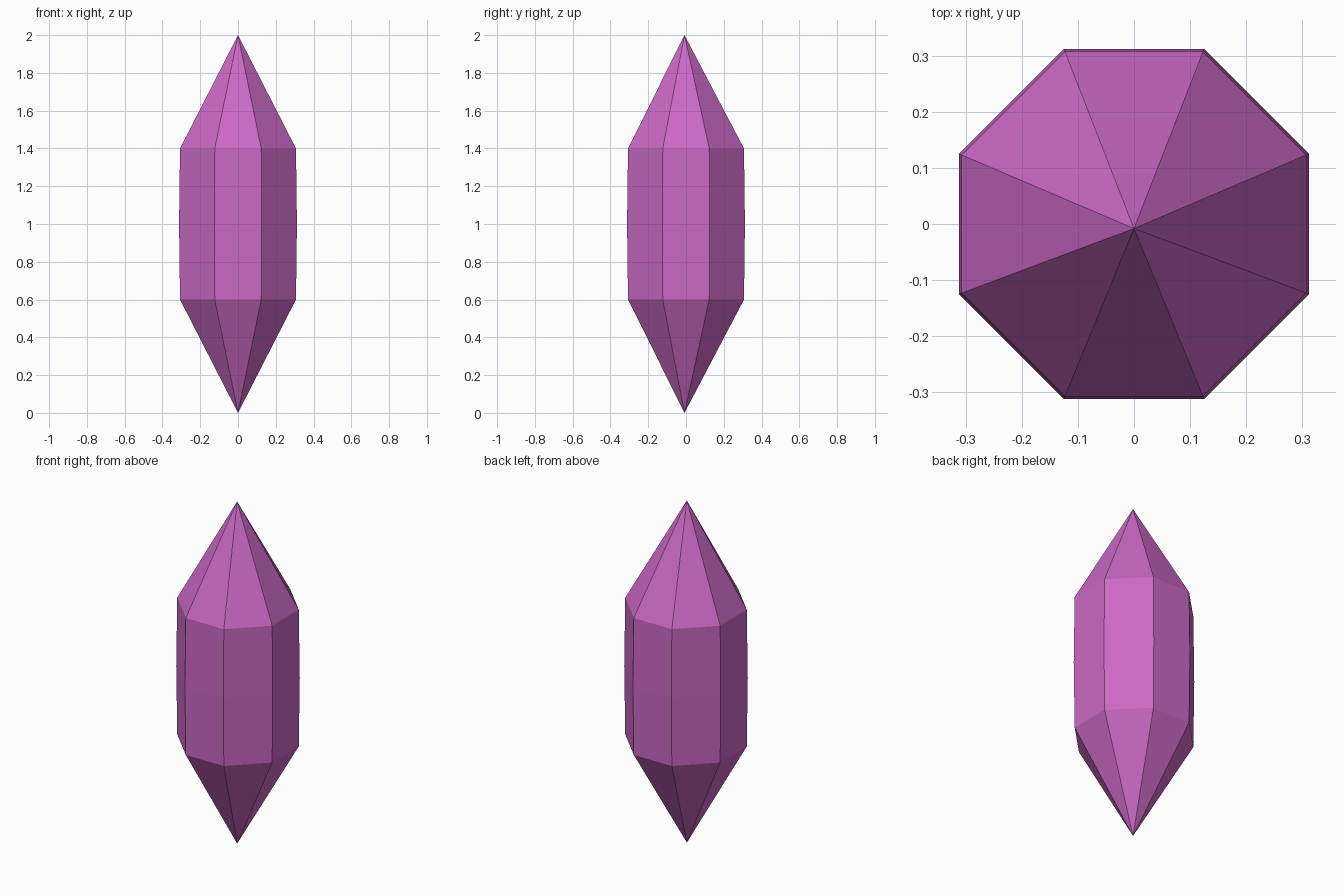
import bpy, bmesh

if "Cube" in bpy.data.objects:
    bpy.data.objects.remove(bpy.data.objects["Cube"])

TIP_Y = -0.008  # both tips sit slightly off the axis


def ring(bm, z, a, h):
    # octagon with flat sides at distance a and half side length h
    pts = [(a, -h), (a, h), (h, a), (-h, a), (-a, h), (-a, -h), (-h, -a), (h, -a)]
    return [bm.verts.new((x, y, z)) for x, y in pts]


bm = bmesh.new()

# eight-sided body, very slightly swollen at mid height
rings = [ring(bm, 0.6, 0.307, 0.123), ring(bm, 1.0, 0.312, 0.125), ring(bm, 1.4, 0.307, 0.123)]
bottom = bm.verts.new((0, TIP_Y, 0))
top = bm.verts.new((0, TIP_Y, 2))
for i in range(8):
    j = (i + 1) % 8
    for lo, hi in zip(rings, rings[1:]):
        bm.faces.new((lo[i], lo[j], hi[j], hi[i]))
    # pointed ends
    bm.faces.new((rings[0][j], rings[0][i], bottom))
    bm.faces.new((rings[-1][i], rings[-1][j], top))
bmesh.ops.recalc_face_normals(bm, faces=bm.faces)

mesh = bpy.data.meshes.new("crystal")
bm.to_mesh(mesh)
bm.free()
crystal = bpy.data.objects.new("crystal", mesh)
bpy.context.collection.objects.link(crystal)

# pink-violet colour
mat = bpy.data.materials.new("violet")
mat.diffuse_color = (0.60, 0.14, 0.56, 1)
mat.use_nodes = True
mat.node_tree.nodes["Principled BSDF"].inputs["Base Color"].default_value = mat.diffuse_color
mesh.materials.append(mat)
